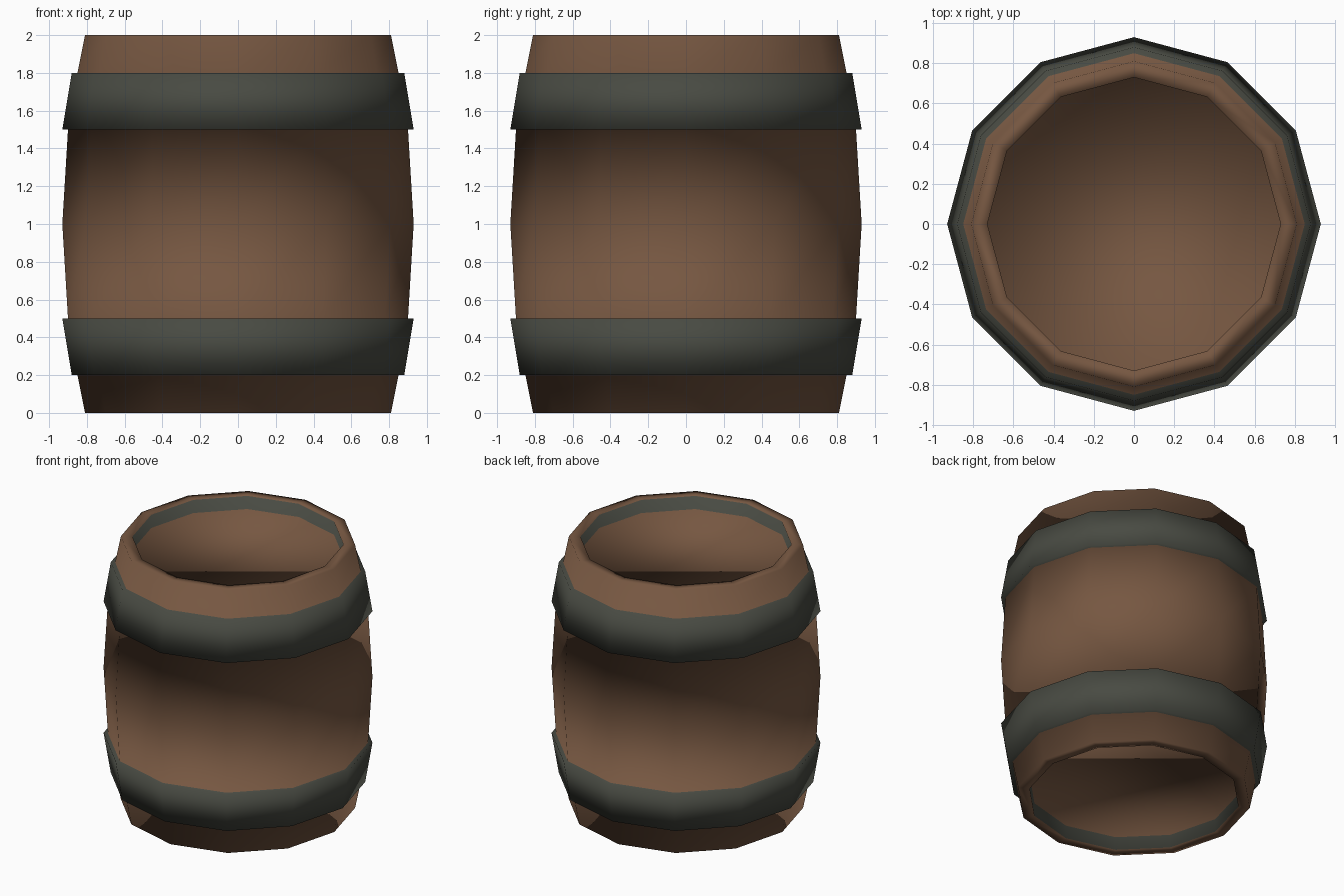
import bpy, bmesh, math

if "Cube" in bpy.data.objects:
    bpy.data.objects.remove(bpy.data.objects["Cube"])

SIDES = 12

def material(name, rgb):
    m = bpy.data.materials.new(name)
    m.diffuse_color = (*rgb, 1.0)
    m.use_nodes = True
    m.node_tree.nodes["Principled BSDF"].inputs["Base Color"].default_value = m.diffuse_color
    return m

wood = material("brown wood", (0.181, 0.095, 0.053))
iron = material("dark grey iron", (0.065, 0.069, 0.055))

# Lower half profile: (radius, height, material of the band above the point)
# lid edge, rim, stave foot, hoop ledge, hoop, hoop ledge, belly
half = [(0.73, 0.10, 1), (0.73, 0.0, 0), (0.81, 0.0, 0), (0.85, 0.2, 1),
        (0.88, 0.2, 1), (0.93, 0.5, 1), (0.90, 0.5, 0)]
belly = [(0.93, 1.0, 0)]
# Mirror about mid height; band materials shift by one when reversed
upper = []
for i in range(len(half) - 1, -1, -1):
    r, z, _ = half[i]
    upper.append((r, 2.0 - z, half[i - 1][2] if i else 0))
profile = half + belly + upper

bm = bmesh.new()

def ring(r, z):
    return [bm.verts.new((r * math.cos(2 * math.pi * k / SIDES),
                          r * math.sin(2 * math.pi * k / SIDES), z))
            for k in range(SIDES)]

rings = [ring(r, z) for r, z, _ in profile]

# Staves, hoops and rims
for i in range(len(rings) - 1):
    a, b = rings[i], rings[i + 1]
    for k in range(SIDES):
        n = (k + 1) % SIDES
        f = bm.faces.new((a[k], a[n], b[n], b[k]))
        f.material_index = profile[i][2]

# Recessed lids at both ends
bm.faces.new(list(reversed(rings[0])))
bm.faces.new(rings[-1])
bmesh.ops.recalc_face_normals(bm, faces=bm.faces[:])
for f in bm.faces:
    f.smooth = True

mesh = bpy.data.meshes.new("barrel")
bm.to_mesh(mesh)
bm.free()
mesh.materials.append(wood)
mesh.materials.append(iron)
barrel = bpy.data.objects.new("barrel", mesh)
bpy.context.collection.objects.link(barrel)
